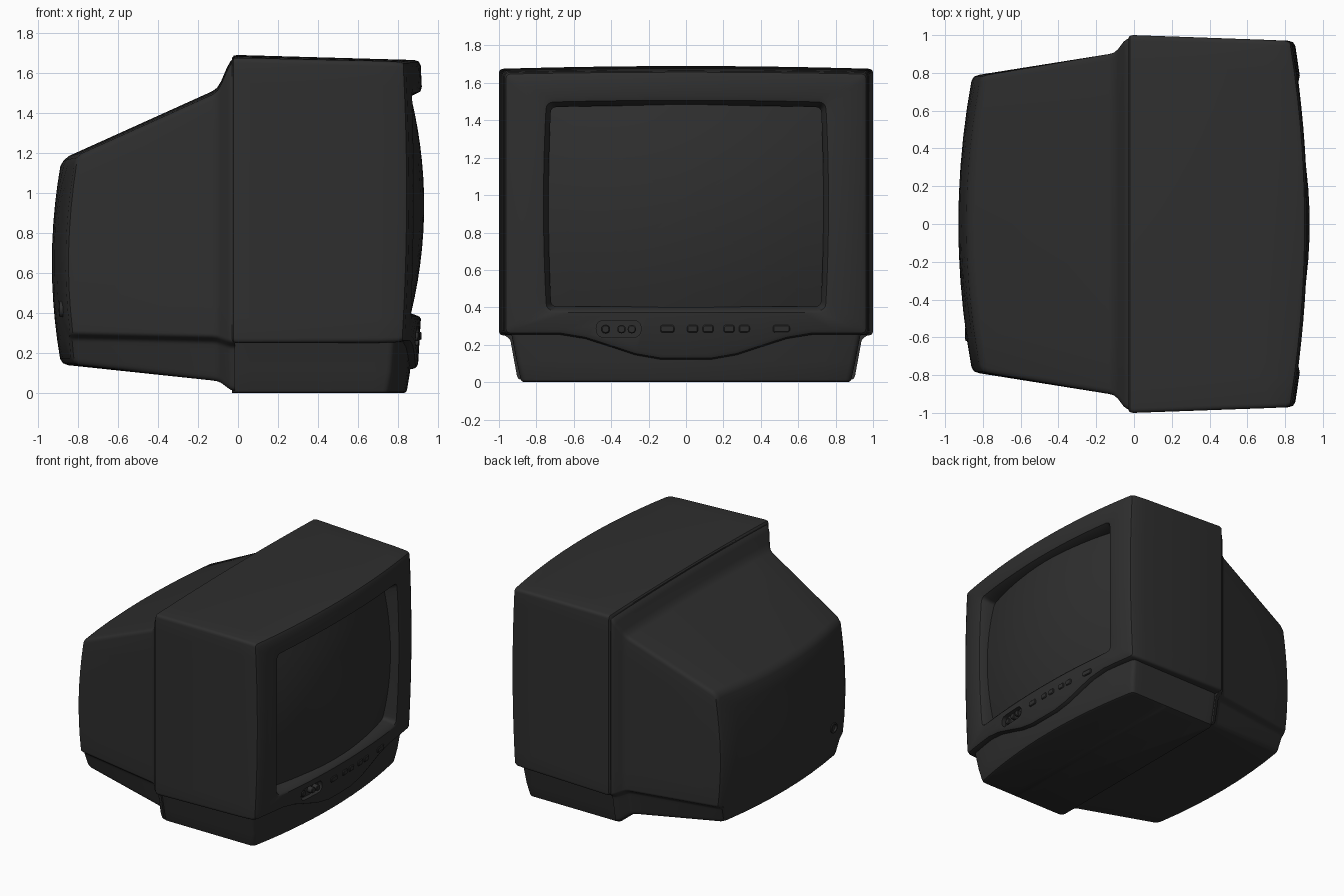
import bpy, bmesh, math
from mathutils import Vector

if "Cube" in bpy.data.objects:
    bpy.data.objects.remove(bpy.data.objects["Cube"])

mat = bpy.data.materials.new("charcoal plastic")
mat.diffuse_color = (0.028, 0.028, 0.028, 1)
mat.use_nodes = True
mat.node_tree.nodes["Principled BSDF"].inputs["Base Color"].default_value = mat.diffuse_color


def loop(corners, radii, n=14):
    """Closed 2D outline with rounded corners and evenly divided sides."""
    P = [Vector(c) for c in corners]
    k = len(P)
    cut = []
    for i in range(k):
        a, p, b = P[i - 1], P[i], P[(i + 1) % k]
        r = radii[i]
        cut.append((p + (a - p).normalized() * r, p, p + (b - p).normalized() * r))
    out = []
    for i in range(k):
        s, p, e = cut[i]
        for j in range(5):
            t = j / 4
            out.append(s * (1 - t) ** 2 + p * 2 * t * (1 - t) + e * t * t)
        nxt = cut[(i + 1) % k][0]
        out += [e.lerp(nxt, j / n) for j in range(1, n)]
    return out


def loft(name, rings):
    """Skin matching rings of points and close both ends."""
    bm = bmesh.new()
    R = [[bm.verts.new(p) for p in r] for r in rings]
    for a, b in zip(R, R[1:]):
        for i in range(len(a)):
            j = (i + 1) % len(a)
            bm.faces.new((a[i], a[j], b[j], b[i]))
    bm.faces.new(R[0])
    bm.faces.new(R[-1])
    bmesh.ops.recalc_face_normals(bm, faces=bm.faces)
    me = bpy.data.meshes.new(name)
    bm.to_mesh(me)
    bm.free()
    ob = bpy.data.objects.new(name, me)
    bpy.context.collection.objects.link(ob)
    me.materials.append(mat)
    return ob


def smooth(ob, angle=35):
    bpy.ops.object.select_all(action='DESELECT')
    ob.select_set(True)
    bpy.context.view_layer.objects.active = ob
    bpy.ops.object.shade_smooth_by_angle(angle=math.radians(angle))


def front_x(y, z):
    return 0.93 - 0.08 * (y / 0.97) ** 2 - 0.018 * ((z - 1) / 0.66) ** 2


def screen_x(y, z):
    return 0.93 - 0.11 * (y / 0.73) ** 2 - 0.065 * ((z - 0.94) / 0.54) ** 2


def back_x(y, z):
    return -0.93 + 0.075 * (y / 0.79) ** 2 + 0.045 * ((z - 0.65) / 0.5) ** 2


def rect(w, zt, zb, r, crown=0.0, wave=0.0, side=0.0):
    """Front outline: crowned top, dipping bottom, bowed sides."""
    pts = []
    for y, z in loop([(-w, zb), (w, zb), (w, zt), (-w, zt)], [r] * 4):
        if z > zt - 0.001:
            z += crown * (1 - (y / w) ** 2)
        if z < zb + 0.03:
            t = min(1, max(0, (abs(y) - 0.1) / 0.6))
            z -= wave * 0.5 * (1 + math.cos(math.pi * t))
        y *= 1 - side * ((z - 0.95) / 0.55) ** 2
        pts.append((y, z))
    return pts


def at_x(pts, x):
    return [(x, y, z) for y, z in pts]


def on(pts, fn, dx=0.0):
    return [(fn(y, z) + dx, y, z) for y, z in pts]


# upper body with bezel and screen opening
body = loft("front_body", [
    at_x(rect(0.985, 1.66, 0.265, 0.02, 0.015), -0.03),
    at_x(rect(0.996, 1.671, 0.253, 0.025, 0.015), -0.022),
    at_x(rect(1.0, 1.675, 0.25, 0.025, 0.015), -0.005),
    at_x(rect(0.975, 1.66, 0.252, 0.025, 0.01, 0.13), 0.70),
    on(rect(0.97, 1.655, 0.255, 0.025, 0.01, 0.135), front_x, -0.03),
    on(rect(0.962, 1.647, 0.263, 0.025, 0.01, 0.135), front_x, -0.009),
    on(rect(0.942, 1.627, 0.283, 0.025, 0.01, 0.135), front_x),
    on(rect(0.785, 1.52, 0.372, 0.05, 0.01, 0, 0.02), front_x),
    on(rect(0.762, 1.497, 0.383, 0.04, 0.01, 0, 0.02), front_x, -0.008),
    on(rect(0.735, 1.47, 0.405, 0.03, 0.01, 0, 0.02), front_x, -0.065),
    at_x(rect(0.735, 1.47, 0.405, 0.03, 0.01, 0, 0.02), 0.68),
])

# socket recess cut into the bezel
def pill(name, y, z, w, h, d0, d1, r, n=4, soft=0.005):
    def ring(s):
        a, b = w / 2 - s, h / 2 - s
        return loop([(y - a, z - b), (y + a, z - b), (y + a, z + b), (y - a, z + b)],
                    [r - s] * 4, n)
    return loft(name, [on(ring(0), front_x, d0), on(ring(0), front_x, d1 - soft),
                       on(ring(soft), front_x, d1)])


cutter = pill("socket_cutter", -0.36, 0.285, 0.24, 0.09, -0.035, 0.06, 0.044)
cutter.hide_render = True
mod = body.modifiers.new("recess", 'BOOLEAN')
mod.object = cutter
mod.solver = 'EXACT'
bpy.context.view_layer.objects.active = body
bpy.ops.object.modifier_apply(modifier=mod.name)
bpy.data.objects.remove(cutter)
smooth(body)

# curved screen glass
edge = rect(0.74, 1.475, 0.40, 0.03, 0.01, 0, 0.02)
rings = [at_x(edge, 0.72)]
for s in (1, 0.85, 0.7, 0.55, 0.4, 0.25, 0.12, 0.02):
    rings.append(on([(y * s, 0.94 + (z - 0.94) * s) for y, z in edge], screen_x))
smooth(loft("screen", rings))

# sockets inside the recess
for i, (y, out) in enumerate(((-0.43, -0.012), (-0.345, 0.006), (-0.29, 0.006))):
    smooth(pill(f"socket_{i}", y, 0.283, 0.044, 0.044, -0.05, out, 0.021, 2))

# control buttons
for i, (y, w) in enumerate(((-0.1, 0.075), (0.035, 0.058), (0.118, 0.058),
                            (0.23, 0.058), (0.312, 0.058), (0.51, 0.09))):
    smooth(pill(f"button_{i}", y, 0.285, w, 0.04, -0.02, 0.008, 0.014))


# tapered base under the front body
def plan(w, xf, z):
    pts = loop([(-0.03, -w), (xf, -w), (xf, w), (-0.03, w)], [0.03] * 4)
    return [(x - (0.09 * (y / w) ** 2 if x > 0.5 else 0), y, z) for x, y in pts]


smooth(loft("base", [plan(0.94, 0.875, 0.28), plan(0.93, 0.87, 0.24),
                     plan(0.905, 0.86, 0.11), plan(0.885, 0.845, 0.02),
                     plan(0.88, 0.84, 0.006), plan(0.868, 0.828, 0.0)]))


# rear housing with notched lower sides
def section(w, zt, zb, zn, d=0.0):
    w, zt, zb = w - d, zt - d, zb + d
    half = [(w, zt), (w, zn), (w - 0.045, zn - 0.03), (w - 0.085, zb)]
    rad = [0.03, 0.014, 0.014, 0.025]
    pts = loop(half + [(-y, z) for y, z in reversed(half)], rad + rad[::-1], 8)
    return [(y, z + (0.018 * (1 - (y / w) ** 2) if z > zt - 0.001 else 0)) for y, z in pts]


def end_ring(d, dx):
    out = []
    for y, z in section(0.79, 1.16, 0.14, 0.30, d):
        x = back_x(y, z) + dx
        out.append((x, y, z + 0.46 * (x + 0.86) * max(0, (z - 0.65) / 0.5)))
    return out


rings = [at_x(section(*s[1:]), s[0]) for s in (
    (-0.015, 0.985, 1.655, 0.012, 0.26), (-0.035, 0.98, 1.645, 0.016, 0.26),
    (-0.055, 0.965, 1.61, 0.03, 0.265), (-0.085, 0.925, 1.54, 0.052, 0.275),
    (-0.105, 0.908, 1.508, 0.06, 0.282), (-0.13, 0.90, 1.49, 0.064, 0.285))]
rings += [end_ring(0, 0.035), end_ring(0.01, 0.01)]
last = end_ring(0.032, 0)
for s in (1, 0.8, 0.6, 0.4, 0.2, 0.03):
    rings.append(on([(y * s, 0.65 + (z - 0.65) * s) for _, y, z in last], back_x))
smooth(loft("rear_housing", rings))

# aerial socket on the rear
def rear_ring(r, dx):
    return [(back_x(-0.58, 0.42) + dx, -0.58 + r * math.cos(a * math.pi / 8),
             0.42 + r * math.sin(a * math.pi / 8)) for a in range(16)]


smooth(loft("aerial_socket", [rear_ring(0.04, 0.03), rear_ring(0.04, -0.012),
                              rear_ring(0.028, -0.014), rear_ring(0.026, 0.0)]))
